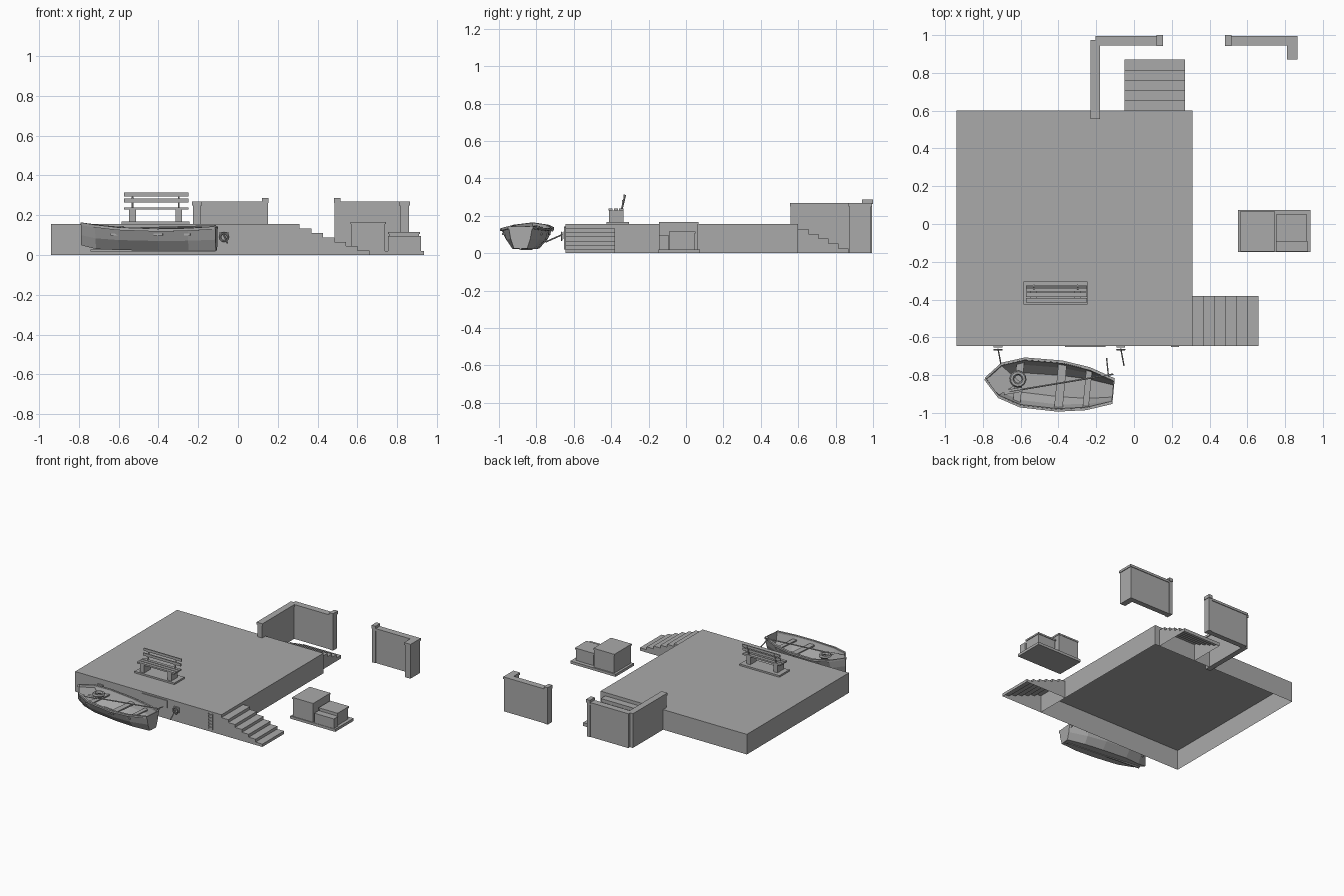
import bpy, bmesh, math
from mathutils import Vector, Matrix

if "Cube" in bpy.data.objects:
    bpy.data.objects.remove(bpy.data.objects["Cube"])

grey = bpy.data.materials.new("plain grey")
grey.use_nodes = True
grey.diffuse_color = (0.4, 0.4, 0.4, 1)
grey.node_tree.nodes["Principled BSDF"].inputs["Base Color"].default_value = (0.4, 0.4, 0.4, 1)


def finish(name, bm, matrix=None):
    bmesh.ops.recalc_face_normals(bm, faces=bm.faces)
    mesh = bpy.data.meshes.new(name)
    bm.to_mesh(mesh)
    bm.free()
    mesh.materials.append(grey)
    ob = bpy.data.objects.new(name, mesh)
    bpy.context.collection.objects.link(ob)
    if matrix:
        ob.matrix_world = matrix
    return ob


def box(name, x, y, z, matrix=None, open_bottom=False):
    """Box from (min, max) ranges."""
    bm = bmesh.new()
    bmesh.ops.create_cube(bm, size=1)
    for v in bm.verts:
        v.co = [r[0] + (c + 0.5) * (r[1] - r[0]) for r, c in zip((x, y, z), v.co)]
    if open_bottom:
        low = [f for f in bm.faces if f.normal.z < -0.9 or f.calc_center_median().z < z[0] + 1e-5]
        bmesh.ops.delete(bm, geom=low, context='FACES')
    return finish(name, bm, matrix)


def rod(name, a, b, radius, matrix=None, sides=6):
    a, b = Vector(a), Vector(b)
    bm = bmesh.new()
    bmesh.ops.create_cone(bm, cap_ends=True, segments=sides, radius1=radius, radius2=radius, depth=(b - a).length)
    turn = (b - a).to_track_quat('Z', 'Y').to_matrix().to_4x4()
    bm.transform(Matrix.Translation((a + b) / 2) @ turn)
    return finish(name, bm, matrix)


def ring(name, centre, big, small, matrix=None, upright=False, n=12, m=6):
    bm = bmesh.new()
    loops = []
    for i in range(n):
        a = math.tau * i / n
        loop = []
        for j in range(m):
            b = math.tau * j / m
            r, h = big + small * math.cos(b), small * math.sin(b)
            p = Vector((r * math.cos(a), r * math.sin(a), h))
            if upright:
                p = Vector((p.x, p.z, p.y))
            loop.append(bm.verts.new(p + Vector(centre)))
        loops.append(loop)
    for i in range(n):
        p, q = loops[i], loops[(i + 1) % n]
        for j in range(m):
            k = (j + 1) % m
            bm.faces.new((p[j], q[j], q[k], p[k]))
    return finish(name, bm, matrix)


def stairs(name, run, width, height, count, matrix):
    """Open-bottomed flight descending along local +x."""
    bm = bmesh.new()
    profile = [(0, 0)]
    for i in range(count):
        z = height * (count - i) / (count + 1)
        profile += [(run * i / count, z), (run * (i + 1) / count, z)]
    profile.append((run, 0))
    near = [bm.verts.new((x, 0, z)) for x, z in profile]
    far = [bm.verts.new((x, width, z)) for x, z in profile]
    for i in range(1, len(profile) - 1):
        bm.faces.new((near[i], near[i + 1], far[i + 1], far[i]))
    bm.faces.new(near)
    bm.faces.new(far)
    return finish(name, bm, matrix)


# Quay platform and its two flights of steps
TOP = 0.155
box("platform", (-0.94, 0.31), (-0.645, 0.6), (0, TOP), open_bottom=True)
stairs("side_steps", 0.35, 0.265, TOP, 6, Matrix.Translation((0.31, -0.645, 0)))
stairs("back_steps", 0.27, 0.32, TOP, 5,
       Matrix.Translation((0.27, 0.6, 0)) @ Matrix.Rotation(math.pi / 2, 4, 'Z'))


# Back walls with copings and end posts
def wall(name, x, y, inset=0.005):
    box(name, (x[0] + inset, x[1] - inset), (y[0] + inset, y[1] - inset), (0, 0.25))
    box(name + "_coping", x, y, (0.25, 0.268))


wall("left_wall_side", (-0.23, -0.18), (0.555, 0.975))
wall("left_wall_back", (-0.205, 0.15), (0.945, 0.995))
wall("right_wall_back", (0.485, 0.84), (0.945, 0.995))
wall("right_wall_side", (0.81, 0.865), (0.87, 0.995))
for side, x in (("left", 0.12), ("right", 0.482)):
    box(side + "_wall_post", (x + 0.003, x + 0.03), (0.945, 0.995), (0, 0.268))
    box(side + "_wall_post_cap", (x, x + 0.033), (0.942, 1.0), (0.262, 0.287))

# Crates on a pallet
box("pallet", (0.55, 0.935), (-0.148, 0.075), (0, 0.02))
box("large_crate", (0.568, 0.74), (-0.142, 0.065), (0.02, 0.155))
box("large_crate_lid", (0.565, 0.743), (-0.145, 0.068), (0.155, 0.167))
box("small_crate", (0.758, 0.91), (-0.088, 0.045), (0.02, 0.105))
box("small_crate_lid", (0.753, 0.915), (-0.092, 0.05), (0.105, 0.117))
box("low_crate", (0.753, 0.92), (-0.145, -0.092), (0.02, 0.095))

# Bench on a plinth
box("bench_plinth", (-0.585, -0.245), (-0.425, -0.305), (TOP, 0.168))
for side, x in (("left", -0.298), ("right", -0.53)):
    box(side + "_bench_leg", (x - 0.017, x + 0.017), (-0.412, -0.335), (0.168, 0.228))
    rod(side + "_bench_back_post", (x, -0.345, 0.228), (x, -0.325, 0.312), 0.005)
for i in range(3):
    y = -0.415 + 0.029 * i
    box(f"bench_seat_slat_{i + 1}", (-0.573, -0.25), (y, y + 0.023), (0.228, 0.24))
for i, z in enumerate((0.263, 0.295)):
    y = -0.343 + 0.01 * i
    box(f"bench_back_slat_{i + 1}", (-0.573, -0.25), (y, y + 0.008), (z, z + 0.02))

# Plate, ladder and mooring rings on the quay face
box("quay_plate", (-0.365, -0.15), (-0.652, -0.645), (0.085, 0.143))
for x in (0.197, 0.232):
    box("ladder_rail", (x, x + 0.006), (-0.652, -0.645), (0.02, 0.14))
for i in range(5):
    z = 0.03 + 0.024 * i
    box(f"ladder_rung_{i + 1}", (0.197, 0.238), (-0.651, -0.645), (z, z + 0.007))
for side, x in (("right", -0.72), ("left", -0.07)):
    box(side + "_mooring_plate", (x - 0.023, x + 0.023), (-0.655, -0.645), (0.075, 0.115))
    ring(side + "_mooring_ring", (x, -0.665, 0.09), 0.02, 0.005, upright=True)
    rod(side + "_mooring_rope", (x, -0.66, 0.1), (x + 0.017, -0.75, 0.06), 0.004)

# Boat hull: station, half beam, rim height, chine half width, keel height
stations = [(0, 0.003, 0.162, 0.002, 0.05), (0.08, 0.09, 0.15, 0.03, 0.03),
            (0.2, 0.129, 0.137, 0.055, 0.025), (0.4, 0.132, 0.13, 0.06, 0.022),
            (0.55, 0.11, 0.133, 0.055, 0.022), (0.685, 0.064, 0.142, 0.035, 0.024)]
place = Matrix.Translation((-0.79, -0.82, 0)) @ Matrix.Rotation(-0.095, 4, 'Z')


def section(s, beam, rim, chine, keel):
    mid = (chine + beam * 1.6) / 2.6, keel + (rim - keel) * 0.45
    half = [(beam, rim), mid, (chine, keel)]
    return [(s, y, z) for y, z in half] + [(s, -y, z) for y, z in reversed(half)]


bm = bmesh.new()
rows = [[bm.verts.new(p) for p in section(*st)] for st in stations]
for p, q in zip(rows, rows[1:]):
    for j in range(5):
        bm.faces.new((p[j], q[j], q[j + 1], p[j + 1]))
bm.faces.new(rows[0])
bm.faces.new(rows[-1])
hull = finish("boat_hull", bm, place)
shell = hull.modifiers.new("thickness", 'SOLIDIFY')
shell.thickness = 0.008

# Gunwale strips follow the rim
for side, sign in (("left", 1), ("right", -1)):
    bm = bmesh.new()
    rows = [[bm.verts.new((s, sign * (b + dy), r + dz)) for dy, dz in
             ((0.004, -0.012), (0.004, 0.002), (-0.012, 0.002), (-0.012, -0.012))]
            for s, b, r, c, k in stations]
    for p, q in zip(rows, rows[1:]):
        for j in range(4):
            bm.faces.new((p[j], q[j], q[j - 3], p[j - 3]))
    for end in (rows[0], rows[-1]):
        bm.faces.new(end)
    finish(side + "_gunwale", bm, place)

# Boat fittings
bm = bmesh.new()
bm.faces.new([bm.verts.new(p) for p in
              ((0.01, 0, 0.145), (0.08, -0.08, 0.137), (0.19, 0, 0.132), (0.08, 0.08, 0.137))])
finish("bow_deck", bm, place)
for name, s, w, half in (("bow_seat", 0.16, 0.04, 0.11), ("middle_seat", 0.38, 0.045, 0.124),
                         ("stern_seat", 0.53, 0.032, 0.104)):
    box(name, (s, s + w), (-half, half), (0.098, 0.108), place)
box("keel_strip", (0.05, 0.68), (-0.005, 0.005), (0.018, 0.028), place)
ring("life_ring", (0.175, 0.016, 0.135), 0.033, 0.012, place)
rod("oar_shaft", (-0.66, -0.887, 0.13), (-0.11, -0.795, 0.145), 0.005)
oar = Matrix.Translation((-0.64, -0.884, 0.13)) @ Matrix.Rotation(0.17, 4, 'Z')
box("oar_blade", (-0.05, 0.05), (-0.012, 0.012), (-0.003, 0.003), oar)
rod("stern_rope", (-0.145, -0.71, 0.12), (-0.135, -0.81, 0.14), 0.004)
